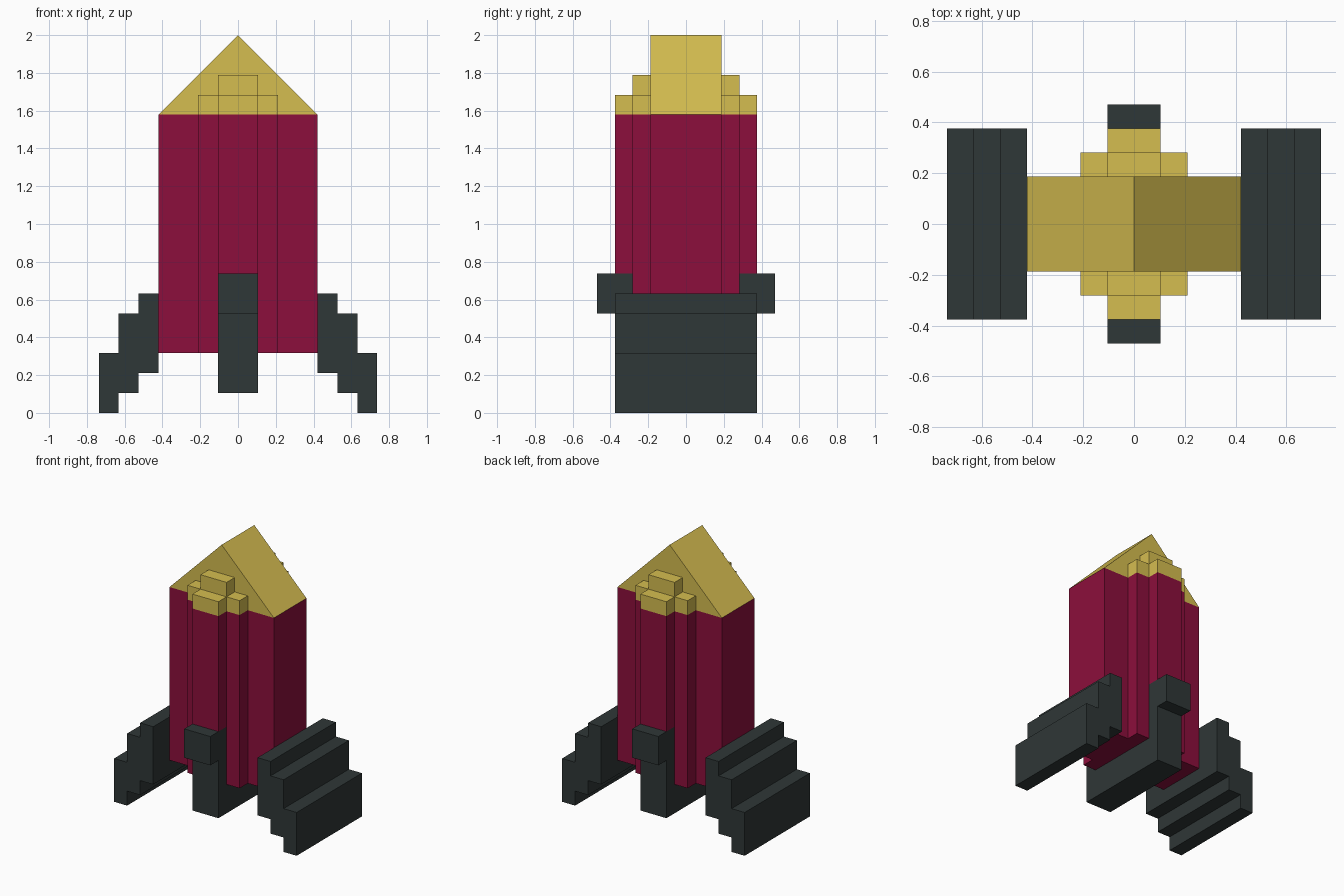
import bpy, bmesh

if "Cube" in bpy.data.objects:
    bpy.data.objects.remove(bpy.data.objects["Cube"])

U = 2 / 19        # grid step in x and z
V = 0.094         # grid step in y


def material(name, rgb):
    m = bpy.data.materials.new(name)
    lin = [(c / 255 / 12.92) if c < 11 else ((c / 255 + 0.055) / 1.055) ** 2.4 for c in rgb]
    m.diffuse_color = (*lin, 1)
    m.use_nodes = True
    m.node_tree.nodes["Principled BSDF"].inputs["Base Color"].default_value = m.diffuse_color
    return m


RED = material("crimson", (140, 15, 60))
GOLD = material("gold", (213, 189, 80))
DARK = material("charcoal", (47, 55, 55))


def prism(name, points, offset, mat):
    """Flat profile extruded along an offset vector."""
    bm = bmesh.new()
    face = bm.faces.new([bm.verts.new(p) for p in points])
    ext = bmesh.ops.extrude_face_region(bm, geom=[face])
    verts = [v for v in ext["geom"] if isinstance(v, bmesh.types.BMVert)]
    bmesh.ops.translate(bm, verts=verts, vec=offset)
    bmesh.ops.recalc_face_normals(bm, faces=bm.faces)
    mesh = bpy.data.meshes.new(name)
    bm.to_mesh(mesh)
    bm.free()
    mesh.materials.append(mat)
    ob = bpy.data.objects.new(name, mesh)
    bpy.context.collection.objects.link(ob)
    return ob


def xz_prism(name, profile, y0, y1, mat):
    """Front-view profile in grid steps, running from y0 to y1."""
    return prism(name, [(x * U, y0 * V, z * U) for x, z in profile], (0, (y1 - y0) * V, 0), mat)


# Hull: cross-shaped plan, pulled upward
plan = [(4, -2), (4, 2), (2, 2), (2, 3), (-2, 3), (-2, 2),
        (-4, 2), (-4, -2), (-2, -2), (-2, -3), (2, -3), (2, -2)]
prism("hull", [(x * U, y * V, 3 * U) for x, y in plan], (0, 0, 12 * U), RED)

# Nose: gabled wedge
xz_prism("nose", [(-4, 15), (4, 15), (0, 19)], -2, 2, GOLD)

# Front and back: hull rib with stepped nose caps
step = [(-2, 15), (2, 15), (2, 16), (1, 16), (1, 17), (-1, 17), (-1, 16), (-2, 16)]
for s, side in ((-1, "front"), (1, "back")):
    xz_prism(side + "_rib", [(-1, 7), (1, 7), (1, 15), (-1, 15)], 3 * s, 4 * s, RED)
    xz_prism(side + "_inner_cap", step, 2 * s, 3 * s, GOLD)
    xz_prism(side + "_outer_cap", [(-1, 15), (1, 15), (1, 16), (-1, 16)], 3 * s, 4 * s, GOLD)

# Side fins: stepped profile
fin = [(4, 2), (5, 2), (5, 1), (6, 1), (6, 0), (7, 0), (7, 3),
       (6, 3), (6, 5), (5, 5), (5, 6), (4, 6)]
for s, side in ((-1, "left"), (1, "right")):
    xz_prism(side + "_fin", [(x * s, z) for x, z in fin], -4, 4, DARK)

# Centre fin: keel under the hull, rising at front and back
half = [(4, 1), (4, 5), (5, 5), (5, 7), (3, 7), (3, 3)]
keel = half + [(-y, z) for y, z in reversed(half)]
prism("centre_fin", [(-U, y * V, z * U) for y, z in keel], (2 * U, 0, 0), DARK)
